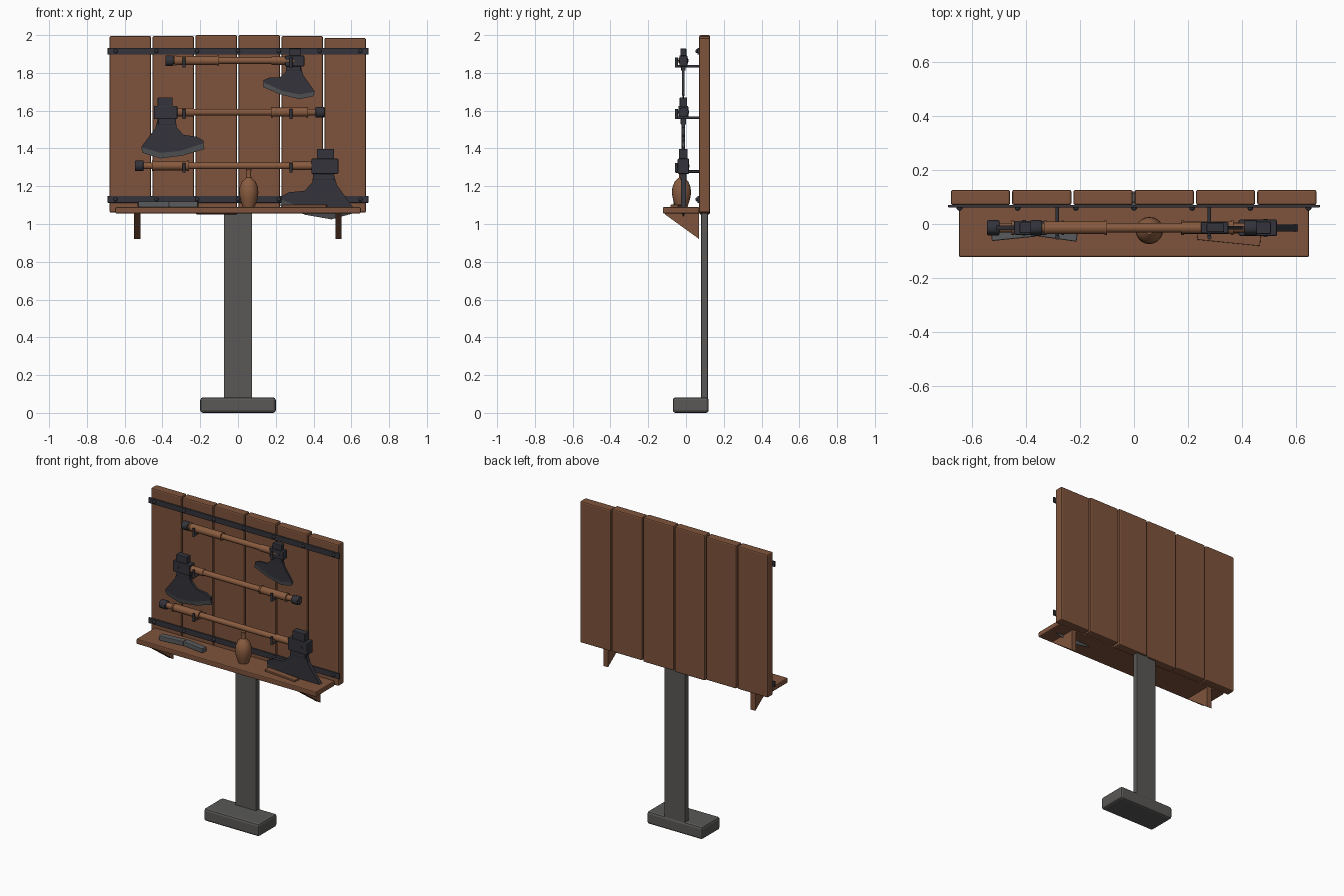
import bpy, bmesh, math
from mathutils import Matrix, Vector

if "Cube" in bpy.data.objects:
    bpy.data.objects.remove(bpy.data.objects["Cube"])


def material(name, rgb):
    m = bpy.data.materials.new(name)
    m.use_nodes = True
    m.diffuse_color = (*rgb, 1)
    m.node_tree.nodes["Principled BSDF"].inputs["Base Color"].default_value = (*rgb, 1)
    return m


WOOD = material("brown wood", (0.21, 0.088, 0.045))
HANDLE = material("handle wood", (0.25, 0.105, 0.05))
IRON = material("dark iron", (0.033, 0.034, 0.043))
STEEL = material("edge steel", (0.10, 0.105, 0.11))
GRAY = material("post gray", (0.10, 0.098, 0.095))


def finish(name, bm, mat, bevel=0, smooth=False):
    bmesh.ops.recalc_face_normals(bm, faces=bm.faces)
    me = bpy.data.meshes.new(name)
    bm.to_mesh(me)
    bm.free()
    me.materials.append(mat)
    ob = bpy.data.objects.new(name, me)
    bpy.context.collection.objects.link(ob)
    if bevel:
        mod = ob.modifiers.new("soft edges", "BEVEL")
        mod.width, mod.segments = bevel, 2
    if smooth:
        bpy.ops.object.select_all(action="DESELECT")
        ob.select_set(True)
        bpy.context.view_layer.objects.active = ob
        bpy.ops.object.shade_smooth_by_angle(angle=math.radians(40))
    return ob


def box(name, mat, x, y, z, bevel=0, turn=0):
    """Box from (low, high) ranges, optionally turned about z."""
    bm = bmesh.new()
    bmesh.ops.create_cube(bm, size=1)
    size = [abs(r[1] - r[0]) for r in (x, y, z)]
    mid = [(r[0] + r[1]) / 2 for r in (x, y, z)]
    bm.transform(Matrix.Translation(mid) @ Matrix.Rotation(turn, 4, "Z") @ Matrix.Diagonal((*size, 1)))
    return finish(name, bm, mat, bevel)


def rod(name, mat, a, b, r, sides=16, bevel=0):
    """Cylinder between two points."""
    a, b = Vector(a), Vector(b)
    bm = bmesh.new()
    bmesh.ops.create_cone(bm, cap_ends=True, segments=sides, radius1=r, radius2=r, depth=(b - a).length)
    spin = (b - a).to_track_quat("Z", "Y").to_matrix().to_4x4()
    bm.transform(Matrix.Translation((a + b) / 2) @ spin)
    return finish(name, bm, mat, bevel, True)


def prism(name, mat, outline, direction, bevel=0):
    """Extrude a flat outline of 3D points."""
    bm = bmesh.new()
    face = bm.faces.new([bm.verts.new(p) for p in outline])
    out = bmesh.ops.extrude_face_region(bm, geom=[face])
    bmesh.ops.translate(bm, vec=direction, verts=[v for v in out["geom"] if isinstance(v, bmesh.types.BMVert)])
    return finish(name, bm, mat, bevel)


# Stand
box("base", GRAY, (-0.2, 0.2), (-0.07, 0.12), (0, 0.082), 0.014)
box("post", GRAY, (-0.075, 0.075), (0.08, 0.116), (0.07, 1.07), 0.004)

# Back boards
for i, (bottom, top) in enumerate([(1.06, 1.995), (1.058, 1.995), (1.05, 2.0),
                                   (1.055, 2.0), (1.06, 1.995), (1.06, 1.985)]):
    x = -0.68 + i * 0.2275
    box(f"back_board_{i + 1}", WOOD, (x, x + 0.22), (0.07, 0.127), (bottom, top), 0.008)

# Iron straps with rivets
for label, z in (("upper", 1.915), ("lower", 1.13)):
    box(f"{label}_strap", IRON, (-0.69, 0.69), (0.061, 0.071), (z - 0.018, z + 0.018), 0.002)
    for i in range(7):
        bm = bmesh.new()
        bmesh.ops.create_uvsphere(bm, u_segments=10, v_segments=6, radius=0.011)
        bm.transform(Matrix.Translation(((i - 3) * 0.216, 0.06, z)))
        finish(f"{label}_rivet_{i + 1}", bm, IRON, 0, True)

# Shelf and brackets
box("shelf", WOOD, (-0.65, 0.65), (-0.123, 0.07), (1.056, 1.09), 0.006)
for label, x in (("right", -0.55), ("left", 0.515)):
    prism(f"{label}_bracket", WOOD, [(x, 0.07, 0.92), (x, 0.07, 1.057), (x, -0.11, 1.057), (x, -0.11, 1.05)],
          (0.033, 0, 0))

Y = -0.014
# Blade outline, measured from the head centre: +u runs along the handle
BACK = [(0.053, -0.03), (-0.04, -0.03), (-0.055, -0.085)]
INNER = [(-0.13, -0.185), (-0.03, -0.215), (0.08, -0.205), (0.2, -0.165)]
OUTER = [(-0.122, -0.215), (-0.03, -0.245), (0.09, -0.23), (0.206, -0.195)]
BEARD = [(0.2, -0.15), (0.165, -0.13), (0.095, -0.12), (0.058, -0.08)]


def axe(name, x, z, d, s, tilt, thick, butt, grip):
    """x, z: head centre; d: handle direction; butt, grip: x ranges."""
    def at(p, y=Y):
        return (x + d * p[0] * s, y, z + (p[1] + tilt * p[0]) * s)

    def block(part, u, w, half, bevel):
        box(f"{name}_{part}", IRON, (x + d * u[0] * s, x + d * u[1] * s), (Y - half * s, Y + half * s),
            (z + w[0] * s, z + w[1] * s), bevel)

    def along(part, mat, x0, x1, r, sides=16, bevel=0):
        rod(f"{name}_{part}", mat, (x0, Y, z), (x1, Y, z), r, sides, bevel)

    # Head
    block("head", (-0.062, 0.062), (-0.037, 0.033), 0.026, 0.005)
    block("poll", (-0.042, 0.037), (0.03, 0.078), 0.02, 0.004)
    block("neck", (-0.04, 0.053), (-0.065, -0.03), 0.014, 0.003)
    rod(f"{name}_pin", IRON, at((-0.025, 0), Y - 0.029 * s), at((-0.025, 0), Y + 0.029 * s), 0.008, 10)
    # Blade body and ground edge
    prism(f"{name}_blade", IRON, [at(p, Y - thick) for p in BACK + INNER + BEARD], (0, 2 * thick, 0))
    bm = bmesh.new()
    rows = [[bm.verts.new(at(p, Y + side)) for p in line]
            for line, side in ((INNER, -thick), (OUTER, -0.001), (OUTER, 0.001), (INNER, thick))]
    for a, b in zip(rows, rows[1:] + rows[:1]):
        for i in range(len(a) - 1):
            bm.faces.new((a[i], a[i + 1], b[i + 1], b[i]))
    for i in (0, -1):
        bm.faces.new([row[i] for row in rows])
    finish(f"{name}_edge", bm, STEEL)
    # Handle
    along("handle", HANDLE, x, butt[0], 0.018)
    along("collar", HANDLE, x, x + d * 0.15 * s, 0.022)
    along("grip", HANDLE, *grip, 0.024)
    for i, g in enumerate(grip):
        along(f"grip_ring_{i + 1}", HANDLE, g - 0.005, g + 0.005, 0.027)
    along("pommel", IRON, *butt, 0.028, 12, 0.004)
    # Hooks
    for i, hx in enumerate((-0.285, 0.28)):
        hz = z - 0.03
        rod(f"{name}_hook_{i + 1}", IRON, (hx, 0.07, hz), (hx, -0.052, hz), 0.007, 10)
        rod(f"{name}_hook_tip_{i + 1}", IRON, (hx, -0.05, hz - 0.006), (hx, -0.05, hz + 0.046), 0.008, 10)


axe("top_axe", 0.3, 1.865, -1, 0.82, 0.12, 0.007, (-0.385, -0.342), (-0.33, -0.105))
axe("middle_axe", -0.383, 1.592, 1, 1, 0, 0.009, (0.457, 0.41), (0.18, 0.365))
axe("bottom_axe", 0.46, 1.308, -1, 1.15, 0.05, 0.013, (-0.545, -0.5), (-0.45, -0.265))

# Sharpening stones and a strop board on the shelf
box("stone_1", STEEL, (-0.53, -0.365), (-0.055, -0.015), (1.09, 1.12), 0.004, 0.1)
box("stone_2", STEEL, (-0.365, -0.21), (-0.055, -0.015), (1.09, 1.12), 0.004, -0.14)
box("strop_board", WOOD, (0.235, 0.47), (-0.07, -0.03), (1.09, 1.102), 0.002, -0.1)

# Oil flask turned from a profile
bm = bmesh.new()
profile = [(0, 1.09), (0.032, 1.09), (0.045, 1.13), (0.051, 1.165), (0.048, 1.195), (0.036, 1.225),
           (0.014, 1.245), (0.011, 1.27), (0.015, 1.29), (0, 1.29)]
verts = [bm.verts.new((r, 0, z)) for r, z in profile]
edges = [bm.edges.new(pair) for pair in zip(verts, verts[1:])]
bmesh.ops.spin(bm, geom=verts + edges, cent=(0, 0, 0), axis=(0, 0, 1), angle=math.tau, steps=20)
bmesh.ops.remove_doubles(bm, verts=bm.verts, dist=0.0005)
bm.transform(Matrix.Translation((0.057, -0.024, 0)))
finish("oil_flask", bm, HANDLE, 0, True)
